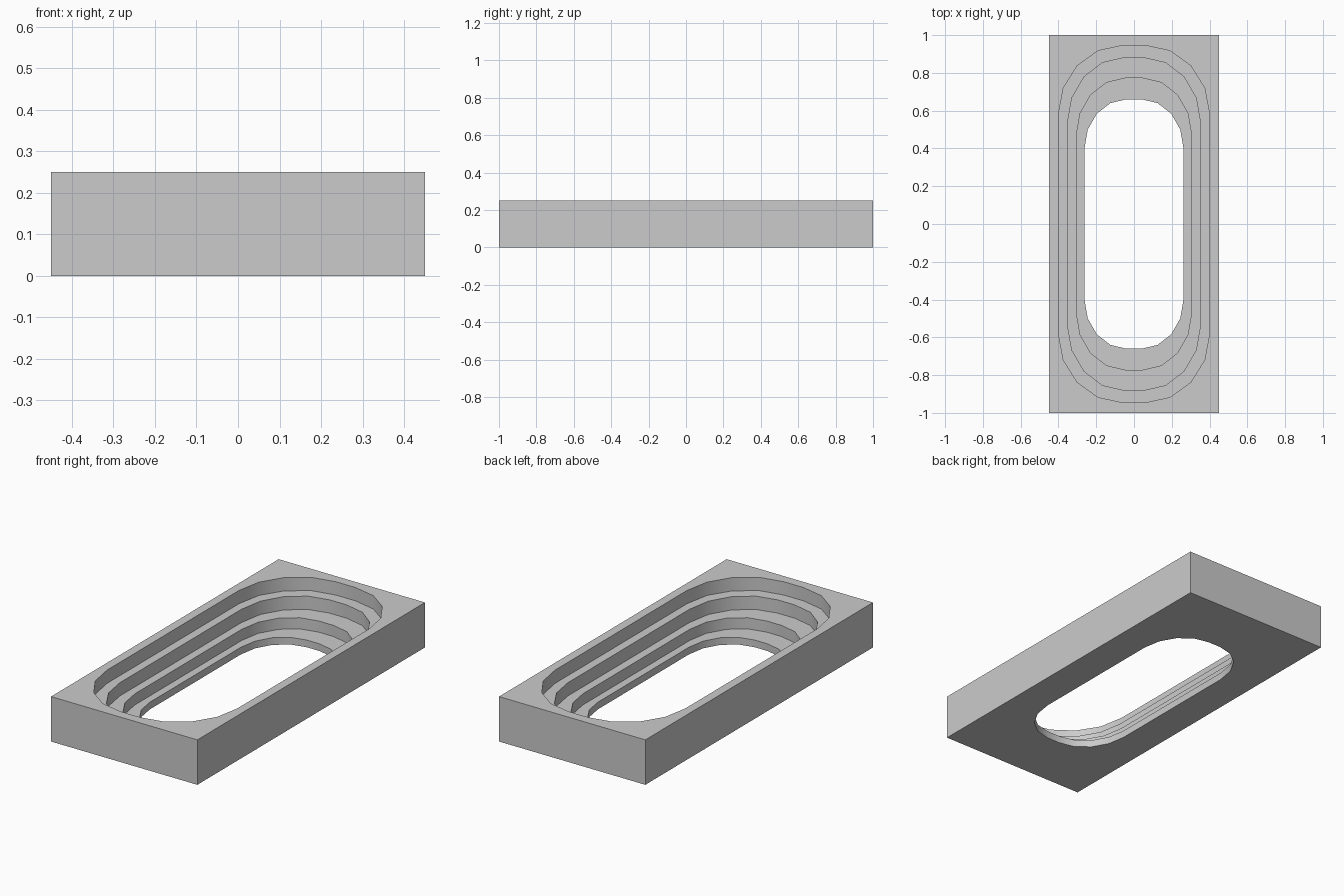
import bpy, bmesh
from math import sin, cos, pi

if "Cube" in bpy.data.objects:
    bpy.data.objects.remove(bpy.data.objects["Cube"])

HALF_X, HALF_Y, H = 0.45, 1.0, 0.25
# half width, half length, flat end half width, straight side half length
STEPS = [(0.262, 0.66, 0.04, 0.40),
         (0.305, 0.772, 0.046, 0.47),
         (0.352, 0.88, 0.053, 0.535),
         (0.40, 0.945, 0.06, 0.58)]
LEVELS = [0.0, 0.04, 0.102, 0.176, H]

bm = bmesh.new()


def ring(points, z):
    return [bm.verts.new((x, y, z)) for x, y in points]


def oval(w, l, fx, sy, n=4):
    q = [(fx + (w - fx) * cos(i * pi / 2 / n), sy + (l - sy) * sin(i * pi / 2 / n))
         for i in range(n + 1)]
    half = q + [(-x, y) for x, y in reversed(q)]
    return half + [(-x, -y) for x, y in half]


def bridge(a, b):
    n = len(a)
    for i in range(n):
        j = (i + 1) % n
        bm.faces.new((a[i], a[j], b[j], b[i]))


def fill_between(a, b):
    edges = []
    for r in (a, b):
        for i in range(len(r)):
            pair = (r[i], r[(i + 1) % len(r)])
            edges.append(bm.edges.get(pair) or bm.edges.new(pair))
    bmesh.ops.triangle_fill(bm, edges=edges, use_beauty=True)


# Outer block sides
corners = [(HALF_X, HALF_Y), (-HALF_X, HALF_Y), (-HALF_X, -HALF_Y), (HALF_X, -HALF_Y)]
base, rim = ring(corners, 0), ring(corners, H)
bridge(base, rim)

# Stepped oval opening: a wall per step, with a tread up to the next one
first = last = None
for i, step in enumerate(STEPS):
    low, high = ring(oval(*step), LEVELS[i]), ring(oval(*step), LEVELS[i + 1])
    bridge(low, high)
    if last:
        bridge(last, low)
    first, last = first or low, high

# Underside and top surface around the opening
fill_between(base, first)
fill_between(rim, last)
bmesh.ops.recalc_face_normals(bm, faces=bm.faces)

mesh = bpy.data.meshes.new("stepped_basin")
bm.to_mesh(mesh)
bm.free()
obj = bpy.data.objects.new("stepped_basin", mesh)
bpy.context.collection.objects.link(obj)
bpy.context.view_layer.objects.active = obj
obj.select_set(True)
bpy.ops.object.shade_smooth_by_angle()
